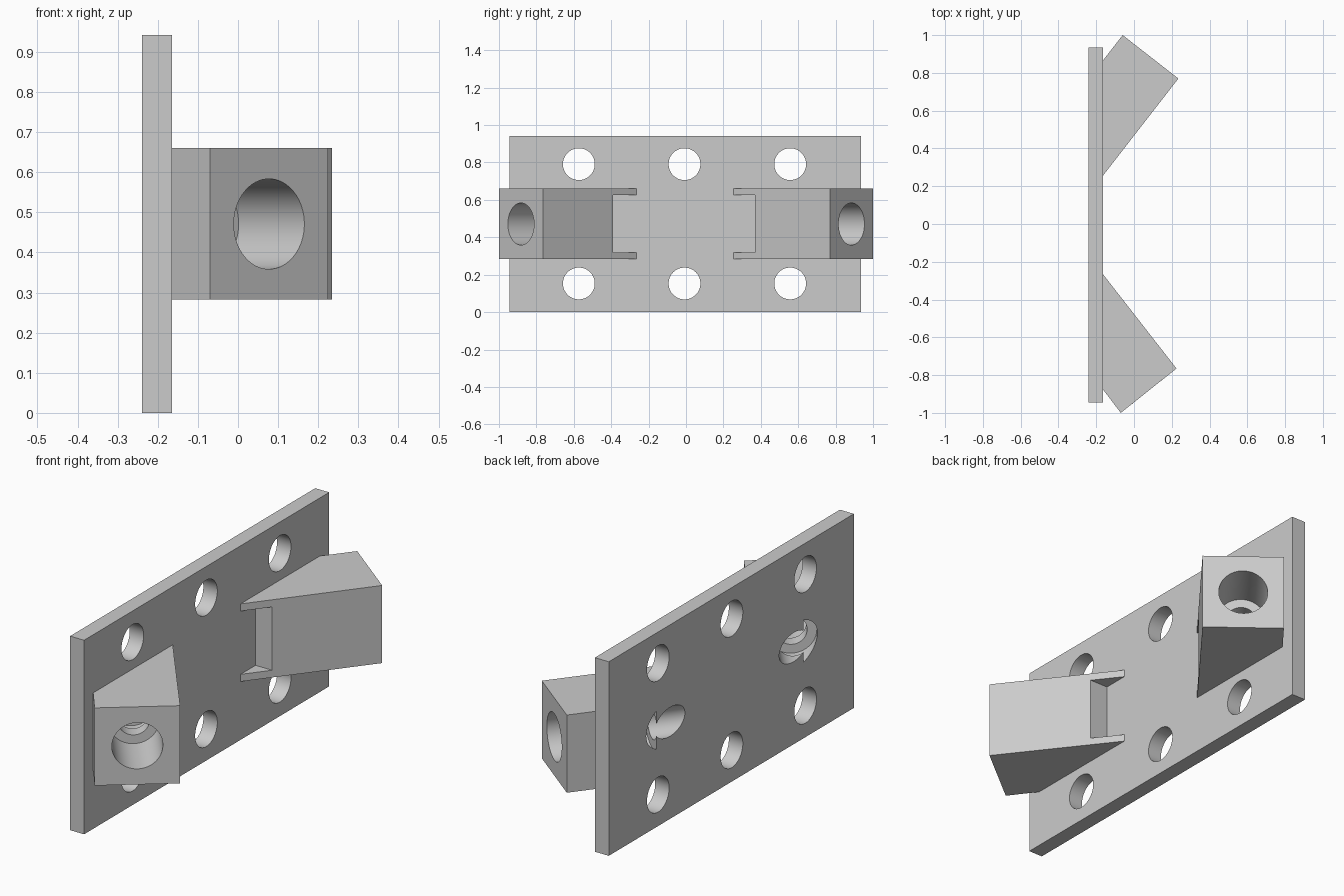
import bpy, bmesh, math
from mathutils import Vector

if "Cube" in bpy.data.objects:
    bpy.data.objects.remove(bpy.data.objects["Cube"])

grey = bpy.data.materials.new("plain grey")
grey.diffuse_color = (0.6, 0.6, 0.6, 1)
grey.use_nodes = True
grey.node_tree.nodes["Principled BSDF"].inputs["Base Color"].default_value = grey.diffuse_color
ZMID = 0.471


def finish(name, bm):
    bmesh.ops.recalc_face_normals(bm, faces=bm.faces)
    me = bpy.data.meshes.new(name)
    bm.to_mesh(me)
    bm.free()
    me.materials.append(grey)
    ob = bpy.data.objects.new(name, me)
    bpy.context.collection.objects.link(ob)
    return ob


def prism(name, outline, z0, z1):
    bm = bmesh.new()
    face = bm.faces.new([bm.verts.new((x, y, z0)) for x, y in outline])
    top = bmesh.ops.extrude_face_region(bm, geom=[face])["geom"]
    bmesh.ops.translate(bm, vec=(0, 0, z1 - z0),
                        verts=[v for v in top if isinstance(v, bmesh.types.BMVert)])
    return finish(name, bm)


def box(name, x0, x1, y0, y1, z0, z1):
    return prism(name, [(x0, y0), (x1, y0), (x1, y1), (x0, y1)], z0, z1)


def rod(name, a, b, radius):
    a, b = Vector(a), Vector(b)
    bm = bmesh.new()
    bmesh.ops.create_cone(bm, cap_ends=True, segments=64, radius1=radius,
                          radius2=radius, depth=(b - a).length)
    ob = finish(name, bm)
    ob.data.transform((b - a).to_track_quat('Z', 'Y').to_matrix().to_4x4())
    ob.location = (a + b) / 2
    return ob


def combine(target, other, operation):
    bpy.context.view_layer.update()
    mod = target.modifiers.new(operation.lower(), 'BOOLEAN')
    mod.operation, mod.object, mod.solver = operation, other, 'EXACT'
    bpy.context.view_layer.objects.active = target
    bpy.ops.object.modifier_apply(modifier=mod.name)
    bpy.data.objects.remove(other)


# Mounting plate
bracket = box("mounting_bracket", -0.24, -0.165, -0.945, 0.935, 0, 0.942)

# Angled blocks, each with a pocket at its thin end
blocks = [
    (-1, [(-0.165, -0.265), (0.225, -0.765), (-0.07, -1.0), (-0.165, -0.875)]),
    (1, [(-0.165, 0.255), (0.235, 0.77), (-0.06, 1.0), (-0.165, 0.865)]),
]
bores = []
for side, pts in blocks:
    root = [(-0.2, pts[3][1]), (-0.2, pts[0][1])]
    block = prism("angled_block", pts + root, 0.283, 0.66)
    inner = -0.39 if side < 0 else 0.37
    y0, y1 = sorted((inner, side * 0.1))
    combine(block, box("pocket_cutter", -0.3, 0.3, y0, y1, 0.318, 0.625), 'DIFFERENCE')
    combine(bracket, block, 'UNION')
    # Bore axis runs square to the block's end face
    p, q = Vector(pts[1]), Vector(pts[2])
    edge = (q - p).normalized()
    axis = Vector((edge.y * side, -edge.x * side))
    axis = axis if axis.x < 0 else -axis
    start = Vector(((p.x + q.x) / 2, (p.y + q.y) / 2, ZMID))
    bores.append((start, Vector((axis.x, axis.y, 0))))

# Stepped bores: wide mouth, narrow passage, wide relief at the plate
for start, axis in bores:
    for t0, t1, radius in ((-0.1, 0.263, 0.1125), (0.2, 0.75, 0.07), (0.33, 0.45, 0.1125)):
        combine(bracket, rod("bore_cutter", start + axis * t0, start + axis * t1, radius),
                'DIFFERENCE')

# Six mounting holes
for y in (-0.573, -0.008, 0.557):
    for z in (0.153, 0.791):
        combine(bracket, rod("hole_cutter", (-0.4, y, z), (-0.1, y, z), 0.085), 'DIFFERENCE')

bpy.ops.object.select_all(action='DESELECT')
bracket.select_set(True)
bpy.context.view_layer.objects.active = bracket
bpy.ops.object.shade_smooth_by_angle(angle=math.radians(30))
